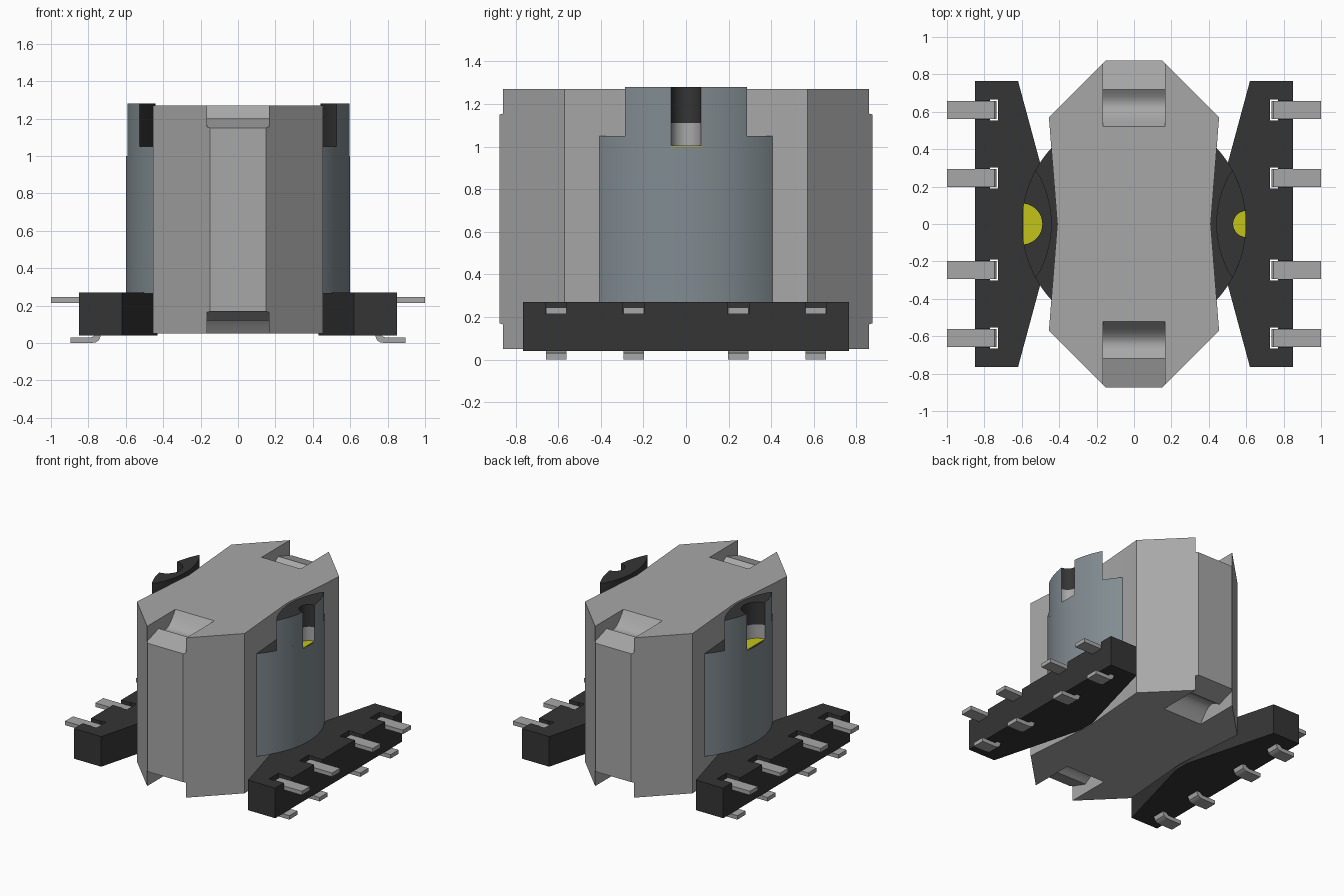
import bpy, bmesh, math
from mathutils import Vector

cube = bpy.data.objects.get("Cube")
if cube:
    bpy.data.objects.remove(cube, do_unlink=True)


def material(name, rgb):
    m = bpy.data.materials.new(name)
    m.use_nodes = True
    m.diffuse_color = (*rgb, 1)
    m.node_tree.nodes["Principled BSDF"].inputs["Base Color"].default_value = (*rgb, 1)
    return m


GREY = material("metal grey", (0.39, 0.39, 0.39))
BLACK = material("plastic black", (0.035, 0.035, 0.035))
BLUE = material("tape blue grey", (0.22, 0.26, 0.285))
YELLOW = material("marker yellow", (0.55, 0.55, 0.01))


def prism(name, pts, a, b, mats, axis="z", rule=None):
    """Extrude a 2D outline from a to b along z, x (outline in y, z) or y (outline in x, z)."""
    place = {"z": lambda p, h: (p[0], p[1], h),
             "x": lambda p, h: (h, p[0], p[1]),
             "y": lambda p, h: (p[0], h, p[1])}[axis]
    bm = bmesh.new()
    face = bm.faces.new([bm.verts.new(place(p, a)) for p in pts])
    ext = bmesh.ops.extrude_face_region(bm, geom=[face])
    moved = [v for v in ext["geom"] if isinstance(v, bmesh.types.BMVert)]
    bmesh.ops.translate(bm, verts=moved, vec=Vector(place((0, 0), b - a)))
    bmesh.ops.recalc_face_normals(bm, faces=bm.faces)
    if rule:
        for f in bm.faces:
            f.material_index = rule(f)
    me = bpy.data.meshes.new(name)
    bm.to_mesh(me)
    bm.free()
    for m in mats:
        me.materials.append(m)
    ob = bpy.data.objects.new(name, me)
    bpy.context.collection.objects.link(ob)
    return ob


def activate(ob):
    bpy.ops.object.select_all(action="DESELECT")
    ob.select_set(True)
    bpy.context.view_layer.objects.active = ob


def smooth(ob):
    activate(ob)
    bpy.ops.object.shade_smooth_by_angle(angle=math.radians(30))


def cut(ob, cutters):
    activate(ob)
    for c in cutters:
        mod = ob.modifiers.new("cut", "BOOLEAN")
        mod.operation = "DIFFERENCE"
        mod.solver = "EXACT"
        mod.object = c
        bpy.ops.object.modifier_apply(modifier=mod.name)
        bpy.data.objects.remove(c, do_unlink=True)


def rect(x0, x1, y0, y1):
    return [(x0, y0), (x1, y0), (x1, y1), (x0, y1)]


# Core: waisted block with clip grooves at both ends, top and bottom
quarter = [(0.41, 0), (0.455, 0.57), (0.15, 0.875)]
right_half = [(x, -y) for x, y in quarter[:0:-1]] + quarter
core = prism("core", right_half + [(-x, -y) for x, y in right_half], 0.05, 1.27, [GREY])

groove = [(0.52 + 0.2 * t, 1.27 - 0.07 * t - 0.07 * math.sin(math.pi * t))
          for t in [i / 10 for i in range(11)]]
groove = [(0.92, 1.32), (0.52, 1.32)] + groove + [(0.875, 1.15), (0.92, 1.135)]
cutters = []
for sy in (1, -1):
    for flip in (False, True):
        outline = [(sy * y, 1.32 - z if flip else z) for y, z in groove]
        cutters.append(prism("groove_cutter", outline, -0.165, 0.165, [GREY], "x"))
cut(core, cutters)
smooth(core)

R = 0.6


def outer_arc(y0, y1, n):
    ys = [y0 + (y1 - y0) * i / n for i in range(n + 1)]
    return [(math.sqrt(R * R - y * y), y) for y in ys]


def notch(r):
    """Half-round groove cut into the outside of the winding."""
    a0 = math.acos(-r / (2 * R))
    return [(R + r * math.cos(a), r * math.sin(a))
            for a in [-a0 - (2 * math.pi - 2 * a0) * i / 16 for i in range(17)]]


def pin_profile(sx):
    """Bent lead: foot, upright and upper leg, as an x-z outline."""
    pts = [(1.0, 0.245), (0.745, 0.245), (0.735, 0.235), (0.735, 0.035), (0.743, 0.015),
           (0.76, 0.004), (0.785, 0), (0.895, 0), (0.895, 0.03), (0.79, 0.03),
           (0.772, 0.036), (0.765, 0.05), (0.765, 0.215), (1.0, 0.215)]
    return [(sx * x, z) for x, z in pts]


for sx, side, r in ((1, "left", 0.07), (-1, "right", 0.11)):
    def mirrored(pts):
        return [(sx * x, y) for x, y in pts]

    def winding_rule(f):
        """Tape outside, grey at the foot of the notch, black elsewhere."""
        c = f.calc_center_median()
        if abs(f.normal.z) > 0.5:
            return 0
        if math.hypot(abs(c.x) - R, c.y) < r + 0.004 and c.z > 1.0:
            return 2 if c.z < 1.11 else 0
        return 1 if math.hypot(c.x, c.y) > R - 0.006 else 0

    # Winding body, its notched shoulder and the raised tab
    mats = [BLACK, BLUE, GREY]
    y_n = notch(r)[0][1]
    tab_y = 0.287
    body = [(0.3, -0.41)] + outer_arc(-0.41, 0.41, 32) + [(0.3, 0.41)]
    shoulder = ([(0.3, -0.41)] + outer_arc(-0.41, -abs(y_n), 14)[:-1]
                + sorted(notch(r), key=lambda p: p[1])
                + outer_arc(abs(y_n), 0.41, 14)[1:] + [(0.3, 0.41)])
    inner = [(0.44 + 0.08 * (1 - i / 8) ** 2, tab_y * (1 - i / 8)) for i in range(1, 16)]
    tab = (outer_arc(-tab_y, -abs(y_n), 10)[:-1] + sorted(notch(r), key=lambda p: p[1])
           + outer_arc(abs(y_n), tab_y, 10)[1:] + inner)
    for name, pts, z0, z1 in (("winding", body, 0.265, 1.0),
                              ("winding_shoulder", shoulder, 1.0, 1.05),
                              ("tab_lower", tab, 1.05, 1.11),
                              ("tab_upper", tab, 1.11, 1.28)):
        smooth(prism(f"{side}_{name}", mirrored(pts), z0, z1, mats, rule=winding_rule))

    # Yellow floor of the notch
    floor = sorted(notch(r), key=lambda p: p[1])
    prism(f"{side}_notch_floor", mirrored(floor), 0.998, 1.004, [YELLOW])

    # Terminal block with pin pockets, and bent pins
    block = [(0.85, -0.765), (0.85, 0.765), (0.62, 0.765), (0.43, 0.06),
             (0.43, -0.06), (0.62, -0.765)]
    base = prism(f"{side}_terminal_block", mirrored(block), 0.04, 0.27, [BLACK])
    cutters = []
    for i, y in enumerate((-0.61, -0.245, 0.245, 0.61)):
        cutters.append(prism("pocket_cutter", mirrored(rect(0.728, 0.77, y - 0.056, y + 0.056)),
                             0, 0.3, [BLACK]))
        cutters.append(prism("channel_cutter", mirrored(rect(0.76, 0.9, y - 0.05, y + 0.05)),
                             0.213, 0.3, [BLACK]))
        smooth(prism(f"{side}_pin_{i + 1}", pin_profile(sx), y - 0.048, y + 0.048, [GREY], "y"))
    cut(base, cutters)
